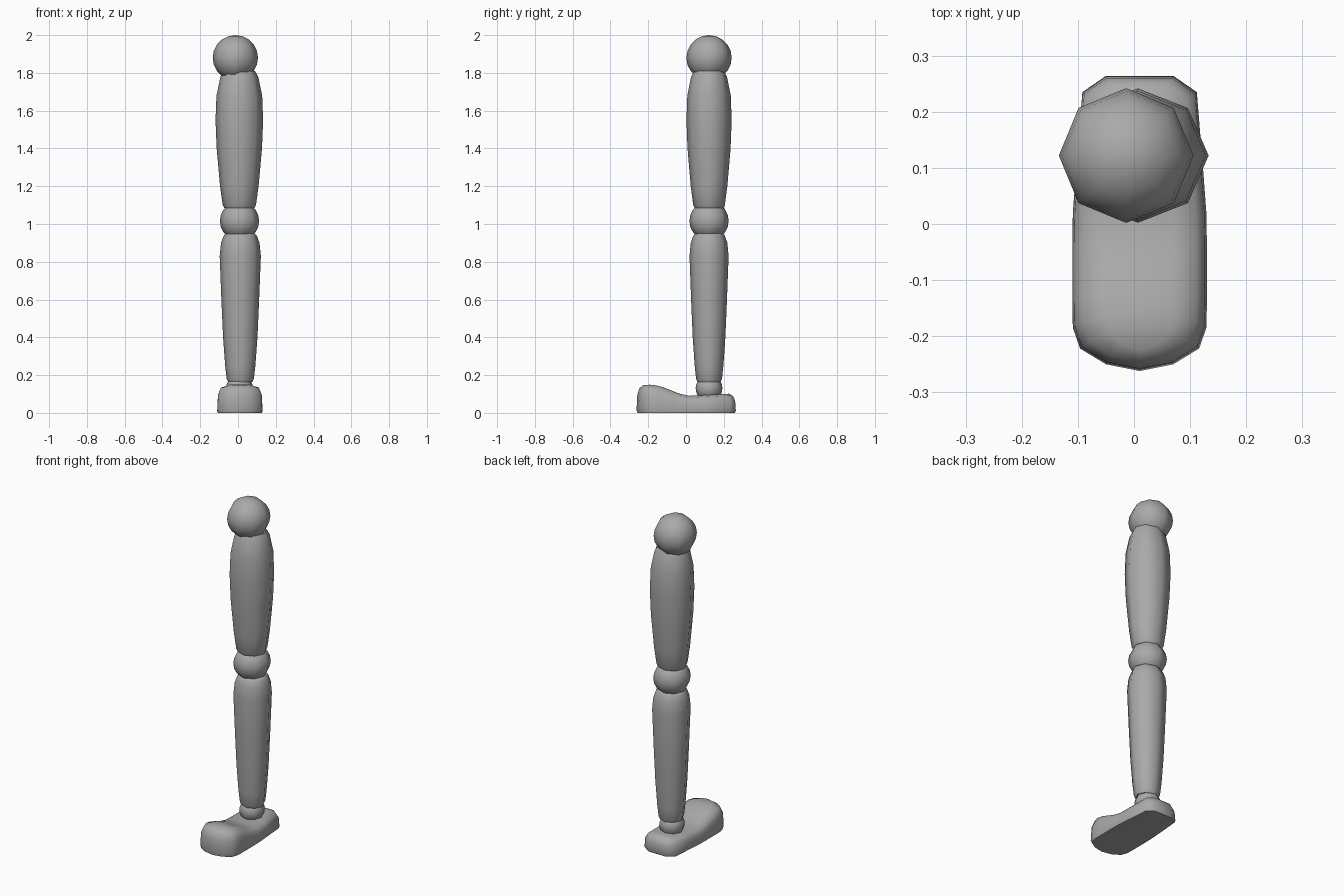
import bpy
import bmesh
import math

cube = bpy.data.objects.get("Cube")
if cube:
    bpy.data.objects.remove(cube, do_unlink=True)

grey = bpy.data.materials.new("plain grey")
grey.use_nodes = True
colour = (0.4, 0.4, 0.4, 1)
grey.diffuse_color = colour
grey.node_tree.nodes["Principled BSDF"].inputs["Base Color"].default_value = colour

SIDES = 8
LEG_Y = 0.122


def finish(name, bm, angle):
    bmesh.ops.recalc_face_normals(bm, faces=bm.faces)
    mesh = bpy.data.meshes.new(name)
    bm.to_mesh(mesh)
    bm.free()
    mesh.materials.append(grey)
    obj = bpy.data.objects.new(name, mesh)
    bpy.context.collection.objects.link(obj)
    bpy.ops.object.select_all(action="DESELECT")
    obj.select_set(True)
    bpy.context.view_layer.objects.active = obj
    bpy.ops.object.shade_smooth_by_angle(angle=math.radians(angle))
    return obj


def bridge(bm, a, b):
    n = len(a)
    for i in range(n):
        j = (i + 1) % n
        bm.faces.new((a[i], a[j], b[j], b[i]))


def limb(name, x, profile, depth=0.95):
    """Eight-sided turned limb from (height, radius) pairs."""
    bm = bmesh.new()
    rings = []
    for z, r in profile:
        ring = []
        for i in range(SIDES):
            a = math.tau * i / SIDES
            ring.append(bm.verts.new((x + r * math.cos(a), LEG_Y + r * depth * math.sin(a), z)))
        rings.append(ring)
    for a, b in zip(rings, rings[1:]):
        bridge(bm, a, b)
    bm.faces.new(rings[0])
    bm.faces.new(rings[-1])
    return finish(name, bm, 60)


def ball(name, x, z, r, squash=1.0):
    bm = bmesh.new()
    bmesh.ops.create_uvsphere(bm, u_segments=SIDES, v_segments=10, radius=r)
    for v in bm.verts:
        v.co.z *= squash
        v.co.x += x
        v.co.y += LEG_Y
        v.co.z += z
    return finish(name, bm, 60)


# Joints
ball("hip_joint", -0.014, 1.88, 0.12)
ball("knee_joint", 0.008, 1.016, 0.104)
ball("ankle_joint", 0.008, 0.13, 0.071)

# Limbs
limb("thigh", 0.007, [(1.085, 0.08), (1.1, 0.088), (1.2, 0.102), (1.4, 0.12),
                      (1.55, 0.126), (1.68, 0.121), (1.78, 0.1), (1.81, 0.083)])
limb("shin", 0.012, [(0.163, 0.064), (0.18, 0.072), (0.25, 0.08), (0.4, 0.091), (0.6, 0.1),
                     (0.83, 0.109), (0.9, 0.102), (0.935, 0.089), (0.95, 0.078)])

# Foot: outline from heel to toe, and height of the upper along it
FOOT_X = 0.01
outline = [(0.06, 0.264), (0.102, 0.235), (0.113, 0.1), (0.119, 0.02), (0.12, -0.04),
           (0.12, -0.09), (0.12, -0.14), (0.119, -0.185), (0.106, -0.222), (0.06, -0.25)]
upper = [(-0.27, 0.14), (-0.23, 0.147), (-0.18, 0.15), (-0.13, 0.14), (-0.08, 0.12),
         (-0.03, 0.1), (0.02, 0.09), (0.1, 0.094), (0.22, 0.102), (0.27, 0.098)]


def upper_height(y):
    for (y0, z0), (y1, z1) in zip(upper, upper[1:]):
        if y <= y1:
            return z0 + (z1 - z0) * (y - y0) / (y1 - y0)
    return upper[-1][1]


def foot():
    bm = bmesh.new()
    loop = outline + [(0, -0.262)] + [(-x, y) for x, y in reversed(outline)]
    # Width scale, length scale, share of the upper height
    levels = [(0.97, 0.98, 0), (1, 1, 0.1), (0.97, 0.985, 0.65),
              (0.84, 0.945, 0.9), (0.5, 0.86, 1)]
    rings = []
    for sx, sy, share in levels:
        rings.append([bm.verts.new((FOOT_X + x * sx, y * sy, share * upper_height(y * sy)))
                      for x, y in loop])
    for a, b in zip(rings, rings[1:]):
        bridge(bm, a, b)
    bm.faces.new(rings[0])
    # Close the upper with strips across the foot
    top, n = rings[-1], len(outline)
    for i in range(n - 1):
        bm.faces.new((top[i], top[i + 1], top[-2 - i], top[-1 - i]))
    bm.faces.new(top[n - 1:n + 2])
    return finish("foot", bm, 60)


foot()
